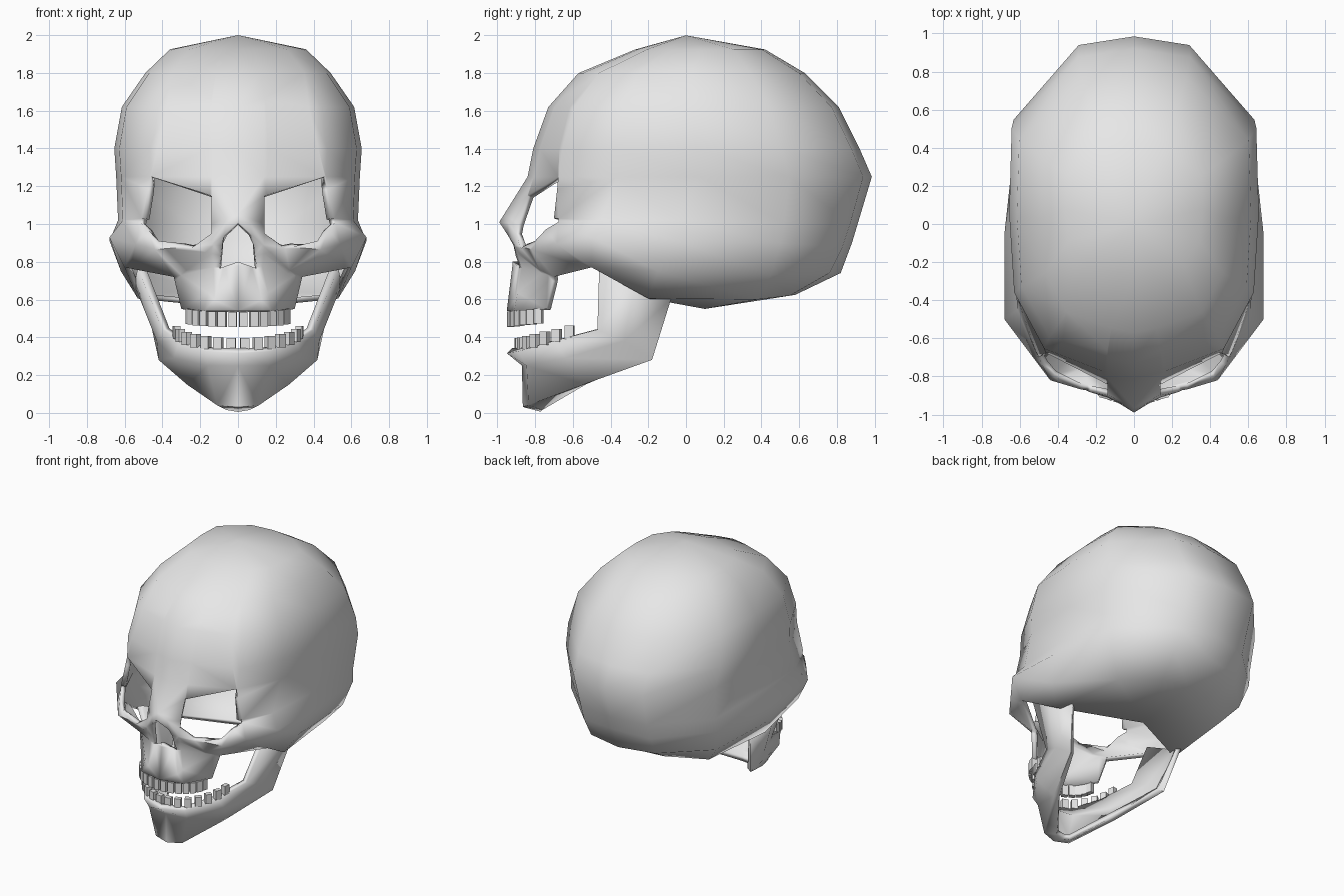
import bpy, bmesh, math
from mathutils import Matrix, Vector

if "Cube" in bpy.data.objects:
    bpy.data.objects.remove(bpy.data.objects["Cube"])

bone = bpy.data.materials.new("bone grey")
bone.diffuse_color = (0.8, 0.8, 0.8, 1)
bone.use_nodes = True
bone.node_tree.nodes["Principled BSDF"].inputs["Base Color"].default_value = bone.diffuse_color


def finish(bm, name, angle=55):
    bmesh.ops.recalc_face_normals(bm, faces=bm.faces)
    me = bpy.data.meshes.new(name)
    bm.to_mesh(me)
    bm.free()
    me.materials.append(bone)
    ob = bpy.data.objects.new(name, me)
    bpy.context.collection.objects.link(ob)
    bpy.ops.object.select_all(action='DESELECT')
    ob.select_set(True)
    bpy.context.view_layer.objects.active = ob
    if angle:
        bpy.ops.object.shade_smooth_by_angle(angle=math.radians(angle))
    return ob


def skin(rows, skip=()):
    """Skin rows of points (None = gap); skip lists (row, column) cells left open."""
    bm = bmesh.new()
    grid = [[bm.verts.new(p) if p else None for p in r] for r in rows]
    for k, (a, b) in enumerate(zip(grid, grid[1:])):
        for i in range(len(a) - 1):
            f = [v for v in (a[i], a[i + 1], b[i + 1], b[i]) if v]
            if len(f) > 2 and (k, i) not in skip:
                bm.faces.new(f)
    bmesh.ops.remove_doubles(bm, verts=bm.verts, dist=0.0005)
    return bm


def cut_window(bm, outline, y_max=-0.6):
    """Cut a convex opening, given as x and z points, through the front faces."""
    cx = sum(p[0] for p in outline) / len(outline)
    cz = sum(p[1] for p in outline) / len(outline)
    inside = [f for f in bm.faces if f.calc_center_median().y < y_max]
    for (x0, z0), (x1, z1) in zip(outline, outline[1:] + outline[:1]):
        n = Vector((z1 - z0, 0, x0 - x1)).normalized()
        p = Vector((x0, 0, z0))
        if n.dot(Vector((cx, 0, cz)) - p) < 0:
            n = -n
        geom = set(inside)
        for f in inside:
            geom.update(f.edges)
            geom.update(f.verts)
        cut = bmesh.ops.bisect_plane(bm, geom=list(geom), dist=1e-5, plane_co=p, plane_no=n)
        faces = {g for g in cut["geom"] if isinstance(g, bmesh.types.BMFace)}
        inside = [f for f in faces if n.dot(f.calc_center_median() - p) > 0]
    bmesh.ops.delete(bm, geom=inside, context='FACES')


def mirror_x(bm):
    geo = bm.verts[:] + bm.edges[:] + bm.faces[:]
    for v in bmesh.ops.duplicate(bm, geom=geo)["geom"]:
        if isinstance(v, bmesh.types.BMVert):
            v.co.x *= -1
    bmesh.ops.remove_doubles(bm, verts=bm.verts, dist=0.0005)


def thicken(ob, t):
    m = ob.modifiers.new("thickness", 'SOLIDIFY')
    m.thickness, m.offset, m.use_even_offset = t, -1, False


# Braincase rings: one outline scaled to (z, front, back, half width)
outline = [(0, 0), (.24, .02), (.72, .09), (.96, .26), (1, .50), (.98, .76), (.45, .975), (0, 1)]
rings = [(2.0, 0, 0, 0), (1.925, -.27, .42, .36), (1.8, -.57, .63, .49),
         (1.62, -.73, .81, .615), (1.4, -.81, .92, .655), (1.25, -.84, .985, .645)]
rows = [[(x * w, f + t * (b - f), z) for x, t in outline] for z, f, b, w in rings]

# Nose and orbit, cheek, cheek edge, upper jaw and skull base
rows += [
    [(0, -.99, 1.01), (.14, -.89, 1.0), (.5, -.70, 1.03), (.61, -.45, 1.02),
     (.635, -.05, 1.02), (.61, .52, 1.0), (.28, .87, 1.0), (0, .91, 1.0)],
    [(0, -.92, .88), (.14, -.91, .89), (.44, -.82, .865), (.68, -.5, .93),
     (.68, -.05, .91), (.62, .5, .9), (.28, .83, .88), (0, .88, .9)],
    [(0, -.92, .78), (.13, -.87, .77), (.34, -.70, .72), (.6, -.5, .77),
     (.62, -.15, .75), (.57, .45, .73), (.27, .76, .74), (0, .82, .74)],
    [(0, -.95, .54), (.18, -.91, .54), (.30, -.74, .55), None,
     (.53, -.2, .605), (.46, .38, .6), (.2, .55, .62), (0, .58, .625)],
    [None] * 4 + [(0, .1, .55), None, None, None],
]
bm = skin(rows[:-1], skip={(8, 2)})

# Skull base fan, closing the rear underside
hub = bm.verts.new(rows[-1][4])
bm.verts.ensure_lookup_table()
base = [min(bm.verts, key=lambda v: (v.co - Vector(p)).length) for p in rows[-2][4:]]
for a, b in zip(base, base[1:]):
    bm.faces.new((a, b, hub))

# Eye socket and nose opening
cut_window(bm, [(.46, 1.25), (.515, 1.01), (.42, .91), (.25, .87), (.14, .95), (.14, 1.15)])
cut_window(bm, [(0, 1.01), (.075, .94), (.1, .765), (0, .80)])
mirror_x(bm)
thicken(finish(bm, "skull"), 0.035)

# Lower jaw: tooth edge, middle and lower edge, from chin to hinge
bm = skin([
    [(0, -.95, .315), (.17, -.89, .325), (.31, -.70, .38), (.40, -.47, .44), (.53, -.46, .77)],
    [(0, -.87, .25), (.16, -.845, .25), (.34, -.64, .29), (.43, -.33, .38), (.55, -.27, .68)],
    [(0, -.865, .03), (.11, -.835, .04), (.27, -.54, .15), (.42, -.18, .28), (.49, -.08, .60)],
    [(0, -.77, .005), (.06, -.76, .015), (.23, -.53, .15), (.38, -.20, .29), (.46, -.10, .60)],
])
mirror_x(bm)
thicken(finish(bm, "lower_jaw"), 0.04)


# Teeth: small blocks set along an arch
def teeth(name, count, cy, rx, ry, z_front, z_back, size):
    bm = bmesh.new()
    for i in range(count):
        a = math.radians(80 * (2 * i / (count - 1) - 1))
        s = 1 - math.cos(a)
        loc = Vector((rx * math.sin(a), cy - ry * math.cos(a), z_front + (z_back - z_front) * s))
        turn = math.atan2(ry * math.sin(a), rx * math.cos(a))
        mat = Matrix.Translation(loc) @ Matrix.Rotation(turn, 4, 'Z') @ Matrix.Diagonal((*size, 1))
        bmesh.ops.create_cube(bm, size=1, matrix=mat)
    finish(bm, name, 0)


teeth("upper_teeth", 14, -.75, .26, .18, .495, .515, (.043, .035, .08))
teeth("lower_teeth", 14, -.56, .33, .33, .36, .44, (.046, .035, .07))
